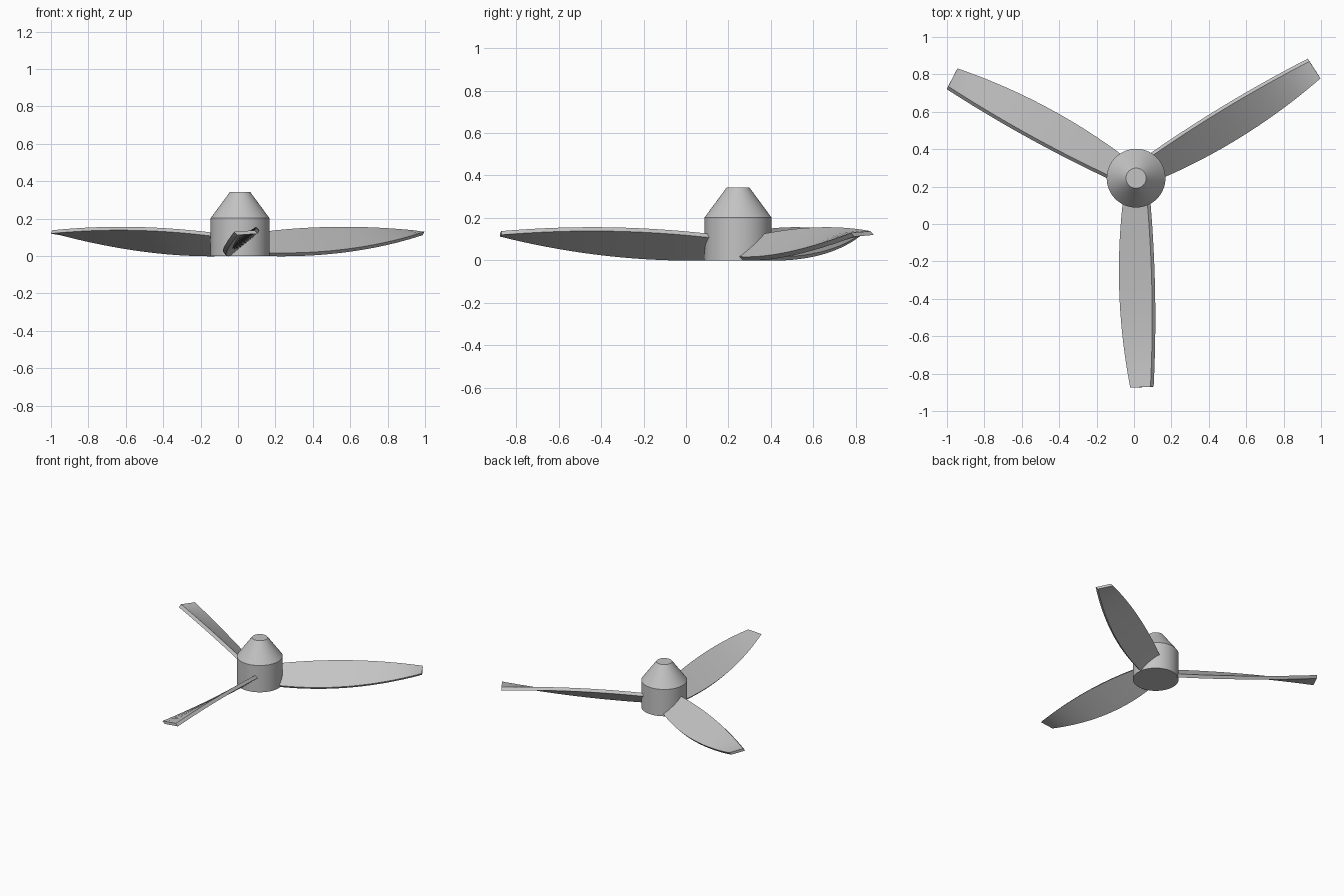
import bpy, bmesh, math
from mathutils import Matrix, Vector

if "Cube" in bpy.data.objects:
    bpy.data.objects.remove(bpy.data.objects["Cube"], do_unlink=True)

CENTRE = Vector((0.011, 0.245, 0))

# Single grey material
grey = bpy.data.materials.new("plain_grey")
grey.use_nodes = True
colour = (0.55, 0.55, 0.55, 1)
grey.diffuse_color = colour
grey.node_tree.nodes["Principled BSDF"].inputs["Base Color"].default_value = colour


def finish(name, bm, angle):
    bmesh.ops.recalc_face_normals(bm, faces=bm.faces)
    mesh = bpy.data.meshes.new(name)
    bm.to_mesh(mesh)
    bm.free()
    obj = bpy.data.objects.new(name, mesh)
    bpy.context.collection.objects.link(obj)
    mesh.materials.append(grey)
    bpy.ops.object.select_all(action="DESELECT")
    obj.select_set(True)
    bpy.context.view_layer.objects.active = obj
    bpy.ops.object.shade_smooth_by_angle(angle=math.radians(angle))
    return obj


def loft(bm, rings):
    """Skin a list of closed rings and cap both ends."""
    rings = [[bm.verts.new(p) for p in ring] for ring in rings]
    for a, b in zip(rings, rings[1:]):
        for i in range(len(a)):
            j = (i + 1) % len(a)
            bm.faces.new((a[i], a[j], b[j], b[i]))
    bm.faces.new(rings[0])
    bm.faces.new(rings[-1])


def bend(t, root, middle, tip):
    """Parabola through values at the root, middle and tip."""
    return (root * (1 - t) * (1 - 2 * t) + middle * 4 * t * (1 - t)
            + tip * t * (2 * t - 1))


# Hub: cylinder with a truncated cone nose
SIDES = 64
profile = [(0.157, 0), (0.157, 0.203), (0.054, 0.343)]
bm = bmesh.new()
loft(bm, [[(r * math.cos(k * math.tau / SIDES), r * math.sin(k * math.tau / SIDES), z)
           for k in range(SIDES)] for r, z in profile])
finish("hub", bm, 25).location = CENTRE


# Blade: twisted slab between a low edge and a high edge
def blade_section(t):
    low = Vector((bend(t, -0.071, -0.089, -0.031), 0, bend(t, 0.018, 0.040, 0.130)))
    high = Vector((bend(t, 0.060, 0.085, 0.077), 0, bend(t, 0.125, 0.156, 0.138)))
    thick = Vector((0.017, 0, -0.018))
    corners = [low, high, high + thick, low + thick]
    for corner, reach in zip(corners, (1.12, 1.115, 1.115, 1.12)):
        corner.y = -0.13 - t * (reach - 0.13)
    return corners


STEPS = 24
for index, name in enumerate(("front_blade", "left_blade", "right_blade")):
    bm = bmesh.new()
    loft(bm, [blade_section(k / STEPS) for k in range(STEPS + 1)])
    bm.transform(Matrix.Rotation(index * math.tau / 3, 4, "Z"))
    finish(name, bm, 30).location = CENTRE
